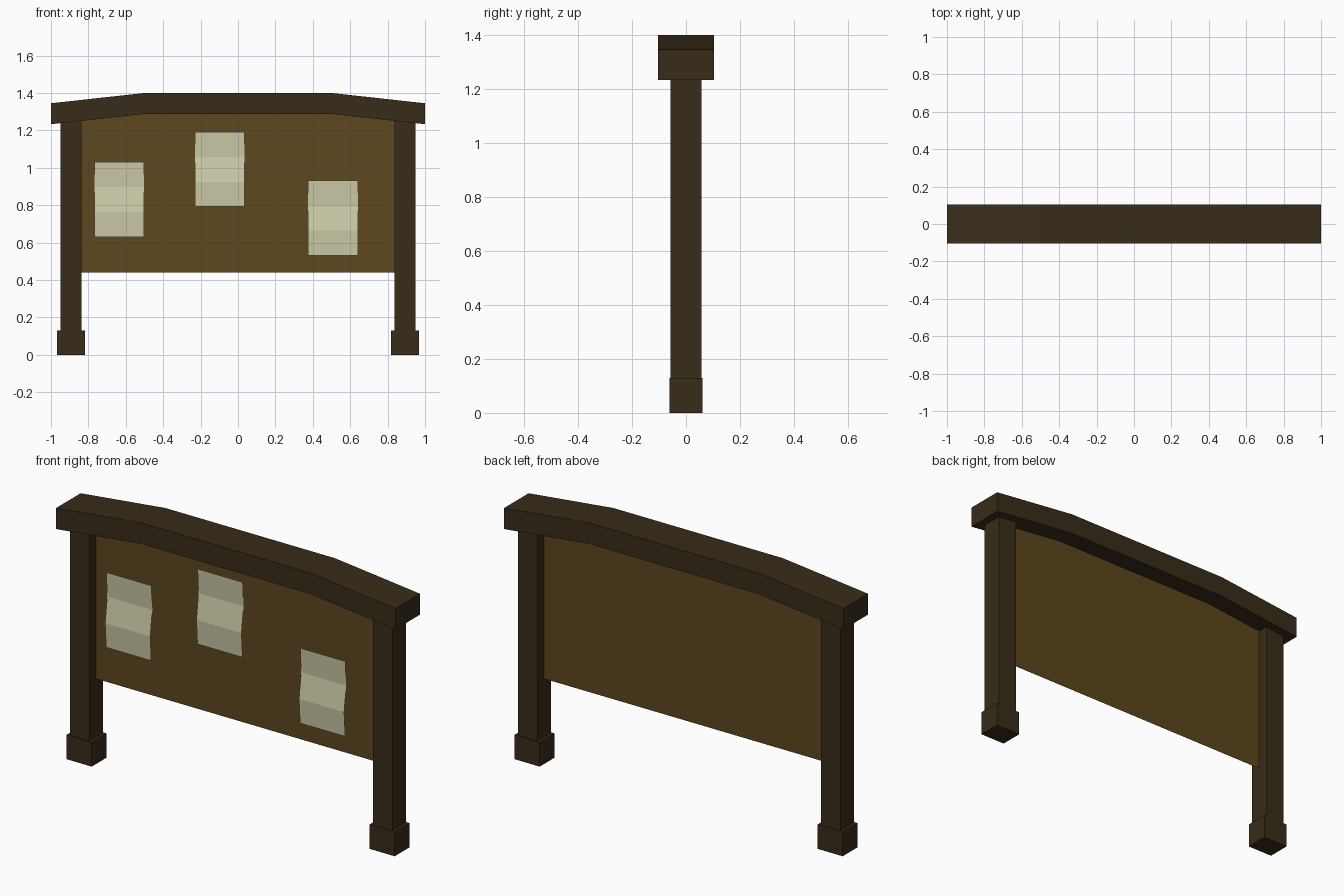
import bpy

if "Cube" in bpy.data.objects:
    bpy.data.objects.remove(bpy.data.objects["Cube"])


def material(name, rgb):
    m = bpy.data.materials.new(name)
    m.diffuse_color = (*rgb, 1)
    m.use_nodes = True
    m.node_tree.nodes["Principled BSDF"].inputs["Base Color"].default_value = m.diffuse_color
    return m


WOOD = material("dark_wood", (0.04, 0.025, 0.010))
PANEL = material("panel_wood", (0.11, 0.063, 0.013))
PAPER = material("paper", (0.62, 0.61, 0.40))


def mesh_object(name, verts, faces, mat):
    me = bpy.data.meshes.new(name)
    me.from_pydata(verts, [], faces)
    me.materials.append(mat)
    ob = bpy.data.objects.new(name, me)
    bpy.context.collection.objects.link(ob)
    return ob


def box(name, x, half_x, half_y, z0, z1, mat):
    bpy.ops.mesh.primitive_cube_add(size=1, location=(x, 0, (z0 + z1) / 2))
    ob = bpy.context.object
    ob.name = name
    ob.scale = (2 * half_x, 2 * half_y, z1 - z0)
    bpy.ops.object.transform_apply(location=False, rotation=False, scale=True)
    ob.data.materials.append(mat)


# Posts with wider feet
for side, x in (("left", -0.893), ("right", 0.893)):
    box(side + "_post", x, 0.057, 0.057, 0.12, 1.27, WOOD)
    box(side + "_foot", x, 0.074, 0.062, 0, 0.13, WOOD)

# Roof beam: bent strip of four sections, each a y-z rectangle
verts, faces = [], []
for x, top in ((-1, 1.345), (-0.5, 1.40), (0.5, 1.40), (1, 1.345)):
    verts += [(x, -0.103, top - 0.112), (x, 0.103, top - 0.112),
              (x, 0.103, top), (x, -0.103, top)]
for s in range(3):
    for k in range(4):
        n = (k + 1) % 4
        faces.append((4 * s + k, 4 * s + 4 + k, 4 * s + 4 + n, 4 * s + n))
faces += [(0, 1, 2, 3), (15, 14, 13, 12)]
mesh_object("roof_beam", verts, faces, WOOD)

# Thin notice panel, its top edge tucked under the roof beam
outline = [(-0.86, 0.44), (0.86, 0.44), (0.86, 1.255), (0.5, 1.295),
           (-0.5, 1.295), (-0.86, 1.255)]
mesh_object("notice_panel", [(x, 0, z) for x, z in outline],
            [tuple(range(6))], PANEL)

# Pinned paper sheets, each folded into three wavy strips
WAVE = ((0, -0.012), (0.133, -0.004), (0.267, -0.022), (0.40, -0.013))
for name, x, top in (("left", -0.635, 1.03), ("middle", -0.097, 1.192),
                     ("right", 0.508, 0.932)):
    verts = [(x + s * 0.133, y, top - d) for d, y in WAVE for s in (-1, 1)]
    faces = [(2 * i, 2 * i + 2, 2 * i + 3, 2 * i + 1) for i in range(3)]
    mesh_object(name + "_paper", verts, faces, PAPER)
